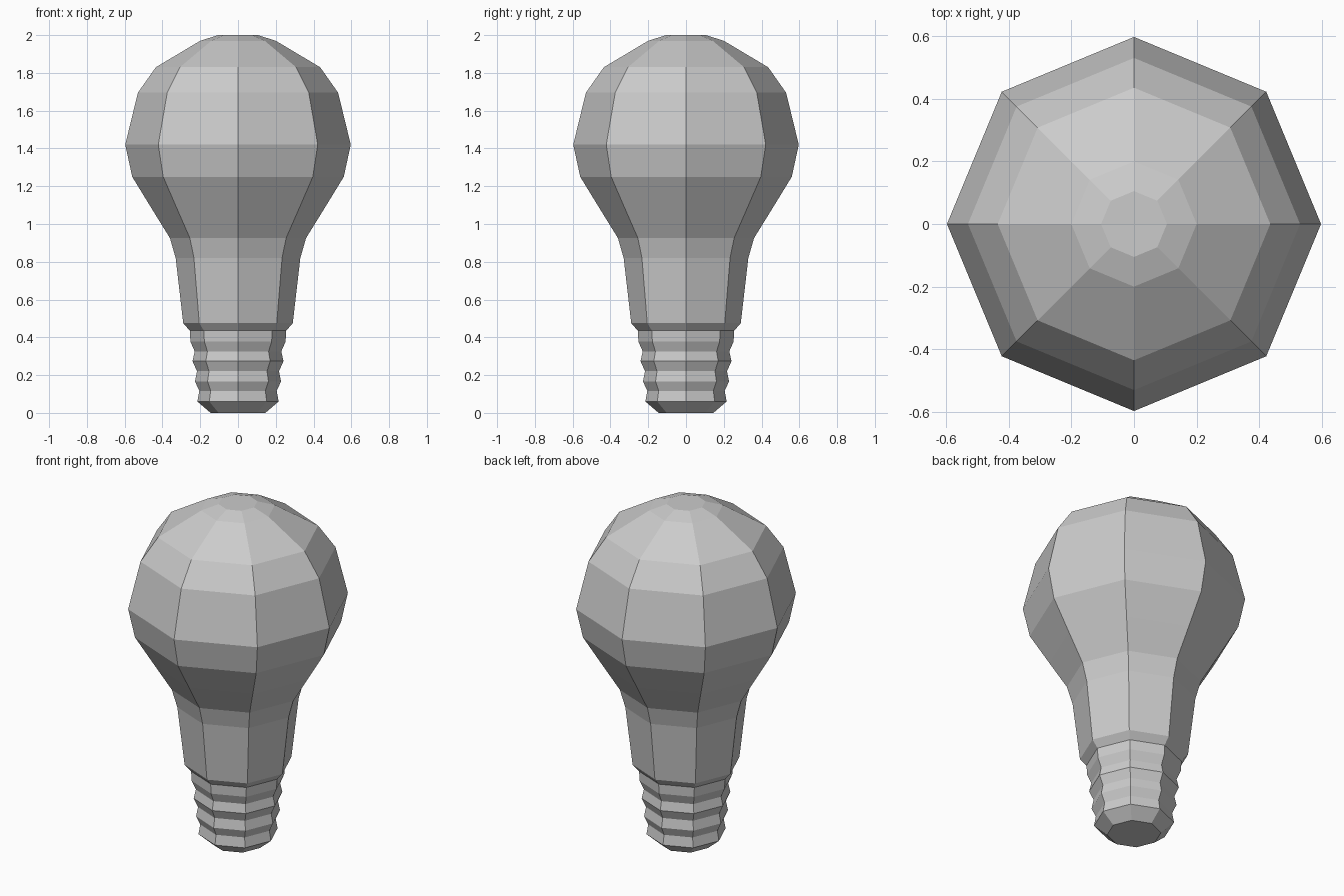
import bpy, bmesh
from math import cos, sin, pi

if "Cube" in bpy.data.objects:
    bpy.data.objects.remove(bpy.data.objects["Cube"])

SIDES = 8


def lathe(name, profile, cap_bottom=False, cap_top=False):
    """Spin a (radius, height) profile, listed bottom to top, around z."""
    bm = bmesh.new()
    rings = [[bm.verts.new((r * cos(2 * pi * i / SIDES), r * sin(2 * pi * i / SIDES), z))
              for i in range(SIDES)] for r, z in profile]
    for low, high in zip(rings, rings[1:]):
        for i in range(SIDES):
            j = (i + 1) % SIDES
            bm.faces.new((low[i], low[j], high[j], high[i]))
    if cap_bottom:
        bm.faces.new(rings[0][::-1])
    if cap_top:
        bm.faces.new(rings[-1])
    mesh = bpy.data.meshes.new(name)
    bm.to_mesh(mesh)
    bm.free()
    obj = bpy.data.objects.new(name, mesh)
    bpy.context.collection.objects.link(obj)
    return obj


# Threaded screw base: contact tip, then alternating ridges and grooves
base = [(0.145, 0.0)]
for k in range(3):
    base += [(0.215 + 0.013 * k, 0.06 + 0.107 * k),
             (0.205 + 0.012 * k, 0.117 + 0.104 * k)]
base += [(0.252, 0.378), (0.255, 0.435)]
lathe("screw_base", base, cap_bottom=True)

# Neck and globe, sharing the top ring of the screw base
globe = [(0.255, 0.435), (0.29, 0.475), (0.33, 0.82), (0.36, 0.925),
         (0.456, 1.08), (0.56, 1.25), (0.597, 1.42), (0.53, 1.695),
         (0.435, 1.83), (0.20, 1.97), (0.105, 2.0)]
lathe("bulb_globe", globe, cap_top=True)
